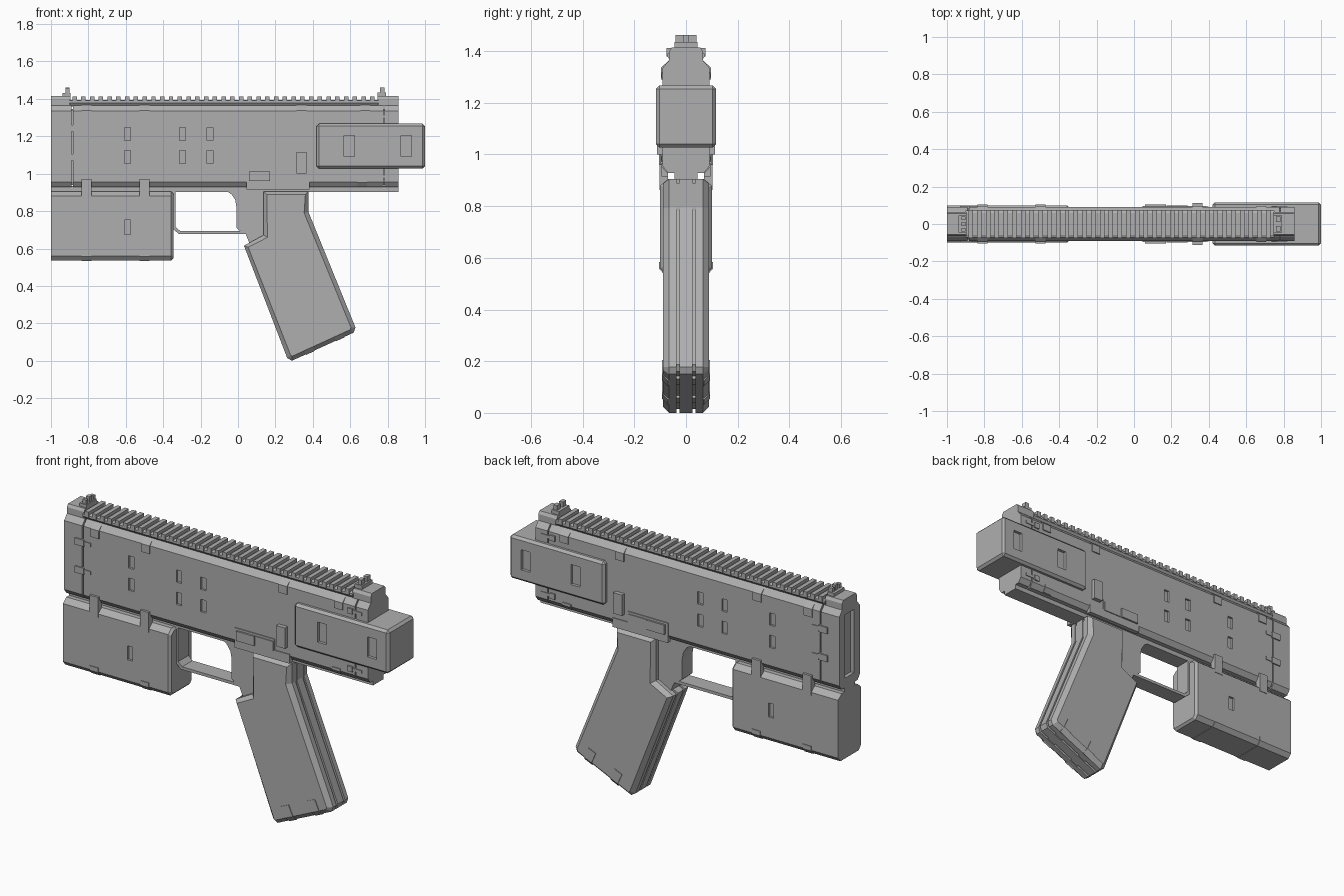
import bpy, bmesh, math
from mathutils import Vector, Matrix

if "Cube" in bpy.data.objects:
    bpy.data.objects.remove(bpy.data.objects["Cube"])

grey = bpy.data.materials.new("dark_grey")
grey.diffuse_color = (.43, .43, .43, 1)
grey.use_nodes = True
grey.node_tree.nodes["Principled BSDF"].inputs["Base Color"].default_value = grey.diffuse_color


def finish(name, bm):
    bmesh.ops.recalc_face_normals(bm, faces=bm.faces)
    me = bpy.data.meshes.new(name)
    bm.to_mesh(me)
    bm.free()
    me.materials.append(grey)
    ob = bpy.data.objects.new(name, me)
    bpy.context.collection.objects.link(ob)
    return ob


def add_box(bm, x, y, z, bevel=0.0):
    size = Vector((x[1] - x[0], y[1] - y[0], z[1] - z[0]))
    mid = Vector((sum(x) / 2, sum(y) / 2, sum(z) / 2))
    m = Matrix.Translation(mid) @ Matrix.Diagonal((*size, 1))
    vs = bmesh.ops.create_cube(bm, size=1, matrix=m)['verts']
    if bevel:
        es = list({e for v in vs for e in v.link_edges})
        bmesh.ops.bevel(bm, geom=es, offset=bevel, segments=1, affect='EDGES')


def boxes(name, items, bevel=0.0, both=False):
    """Several (x, y, z) range boxes in one object, optionally on both sides."""
    bm = bmesh.new()
    for x, y, z in items:
        add_box(bm, x, y, z, bevel)
        if both:
            add_box(bm, x, (-y[1], -y[0]), z, bevel)
    return finish(name, bm)


def prism_x(name, half, x0, x1, taper=0.0):
    """Half profile of (y, z), mirrored over y, swept along x; optional chamfer at x1."""
    prof = half + [(-y, z) for y, z in reversed(half)]
    bm = bmesh.new()
    f = bm.faces.new([bm.verts.new((x0, y, z)) for y, z in prof])
    ext = bmesh.ops.extrude_face_region(bm, geom=[f], use_keep_orig=True)['geom']
    for v in ext:
        if isinstance(v, bmesh.types.BMVert):
            v.co.x = x1
    if taper:
        bm.normal_update()
        end = [g for g in ext if isinstance(g, bmesh.types.BMFace)]
        bmesh.ops.bevel(bm, geom=list(end[0].edges), offset=taper, segments=1, affect='EDGES')
    return finish(name, bm)


def prism_y(name, prof, y0, y1, inset=0.0, rise=0.0):
    """Profile of (x, z) swept along y; optional chamfered outer face at y1."""
    bm = bmesh.new()
    a = [bm.verts.new((x, y0, z)) for x, z in prof]
    b = [bm.verts.new((x, y1, z)) for x, z in prof]
    bm.faces.new(a)
    out = bm.faces.new(b)
    for i in range(len(a)):
        j = (i + 1) % len(a)
        bm.faces.new((a[i], a[j], b[j], b[i]))
    bmesh.ops.recalc_face_normals(bm, faces=bm.faces)
    if inset:
        bmesh.ops.inset_region(bm, faces=[out], thickness=inset)
        for v in out.verts:
            v.co.y += math.copysign(rise, y1)
    return finish(name, bm)


def cut(ob, cutter):
    cutter.hide_render = True
    m = ob.modifiers.new("recess", 'BOOLEAN')
    m.object, m.operation, m.solver = cutter, 'DIFFERENCE', 'EXACT'
    bpy.context.view_layer.objects.active = ob
    bpy.ops.object.modifier_apply(modifier=m.name)
    bpy.data.objects.remove(cutter)


# upper body with seams near both ends and rows of shallow windows
body_half = [(.055, 1.37), (.068, 1.362), (.09, 1.335), (.09, .955), (.07, .928)]
front_cap = prism_x("front_cap", body_half, -1, -.889)
body = prism_x("upper_body", body_half, -.881, .777)
prism_x("rear_cap", body_half, .784, .857)
boxes("body_core", [((-.9, .8), (-.078, .078), (.94, 1.345))])
cut(front_cap, boxes("cutter", [((-1.1, -.98), (-.038, .038), (.98, 1.33))]))
windows = [((x, x + .032), (.078, .12), (z, z + .068))
           for x in (-.606, -.314, -.166) for z in (1.055, 1.178)]
cut(body, boxes("cutter", windows, both=True))

# narrow spine under the body
boxes("lower_spine", [((-1, .857), (-.045, .045), (.903, .935))])

# top rail with slats
prism_x("rail_base", [(.06, 1.395), (.071, 1.39), (.071, 1.378), (.058, 1.36)], -.9, .75)
slats = []
for i in range(35):
    x = -.885 + i * .0468
    slats.append(((x, x + .024), (-.075, .075), (1.38, 1.412)))
boxes("rail_slats", slats)
block_half = [(.055, 1.415), (.065, 1.40), (.065, 1.365)]
prism_x("front_rail_block", block_half, -1, -.895)
prism_x("rear_rail_block", block_half, .745, .857)

# sights
boxes("front_sight", [((-.937, -.895), (-.045, .045), (1.41, 1.432)),
                      ((-.922, -.9), (-.012, .012), (1.43, 1.462))])
boxes("front_sight_ears", [((-.922, -.9), (.022, .04), (1.43, 1.455))], both=True)
boxes("rear_sight", [((.745, .79), (-.045, .045), (1.41, 1.435))])
boxes("rear_sight_ears", [((.76, .782), (.01, .04), (1.43, 1.462))], both=True)

# rear block wrapped around the body
block = boxes("rear_block", [((.42, 1), (-.116, .116), (1.027, 1.267))], bevel=.013)
cut(block, boxes("cutter", [((x, x + .055), (.1, .15), (1.092, 1.203))
                            for x in (.568, .872)], both=True))

# front lower box
box_half = [(.07, .905), (.1, .88), (.1, .56), (.08, .536)]
lower = prism_x("lower_box", box_half, -1, -.345, .012)
cut(lower, boxes("cutter", [((-.606, -.574), (.088, .12), (.675, .752))], both=True))

# clips wrapped over the edges of the body and lower box
for i, x in enumerate((-.81, -.5)):
    boxes(f"joining_clip_{i}", [((x - .026, x + .026), (.07, .103), (.862, .972))], both=True)
    prism_x(f"box_bottom_clip_{i}", [(.104, .583), (.104, .558), (.083, .534)], x - .026, x + .026)
for i, (x, z) in enumerate(((-.81, 1.292), (-.5, 1.292), (.34, 1.292), (.68, 1.297))):
    prism_x(f"body_top_clip_{i}", [(.062, 1.367), (.096, 1.337), (.096, z)], x - .026, x + .026)
prism_x("rear_bottom_clip", [(.095, .968), (.095, .953), (.075, .93)], .638, .69)

# small latches across the end seams
latches = []
for z in (1.243, 1.088):
    latches += [((-.93, -.835), (.08, .094), (z - .01, z + .01)),
                ((-.93, -.875), (.08, .097), (z - .018, z + .018))]
for z in (1.305, .985):
    latches += [((.735, .822), (.08, .094), (z - .008, z + .008)),
                ((.735, .765), (.08, .097), (z - .015, z + .015))]
boxes("seam_latches", latches, both=True)

# control plate, lever and switch
boxes("control_plate", [((.045, .382), (.07, .095), (.915, .965)),
                        ((.045, .29), (.07, .095), (.96, 1.025))], both=True)
boxes("control_levers", [((.06, .17), (.085, .105), (.96, 1.013)),
                         ((.175, .285), (.085, .1), (.96, 1.013))], both=True)
boxes("side_switch", [((.313, .366), (.08, .113), (1.0, 1.115))], both=True)

# grip: two chamfered panels, a central strip and recessed filler between
grip = [(.137, .905), (.377, .905), (.377, .795), (.628, .178), (.618, .15),
        (.288, 0), (.263, .015), (.032, .615), (.137, .672)]
for side, s in (("left", 1), ("right", -1)):
    prism_y("grip_panel_" + side, grip, s * .037, s * .066, .024, .023)
prism_y("grip_core", grip, -.025, .025)
small = [(.33 + (x - .33) * .94, .45 + (z - .45) * .965) for x, z in grip]
prism_y("grip_filler", small, -.045, .045)

# clips folded over the grip base
for i, (x, z) in enumerate(((.385, .044), (.545, .117))):
    clip = prism_x(f"grip_base_clip_{i}",
                   [(.093, .085), (.093, .022), (.07, -.003), (.055, .004)], -.025, .025)
    clip.data.transform(Matrix.Translation((x, 0, z)) @ Matrix.Rotation(-math.radians(24), 4, 'Y'))

# trigger and guard
trigger = [(.16, .91), (-.065, .91), (-.035, .89), (-.015, .86), (-.008, .82), (-.008, .71),
           (.012, .693), (.04, .68), (.06, .63), (.16, .68)]
prism_y("trigger_block", trigger, -.045, .045)
guard = [(-.352, .91), (-.352, .71), (-.318, .678), (.1, .678), (.1, .694),
         (-.31, .694), (-.334, .716), (-.334, .91)]
prism_y("trigger_guard", guard, -.045, .045)
